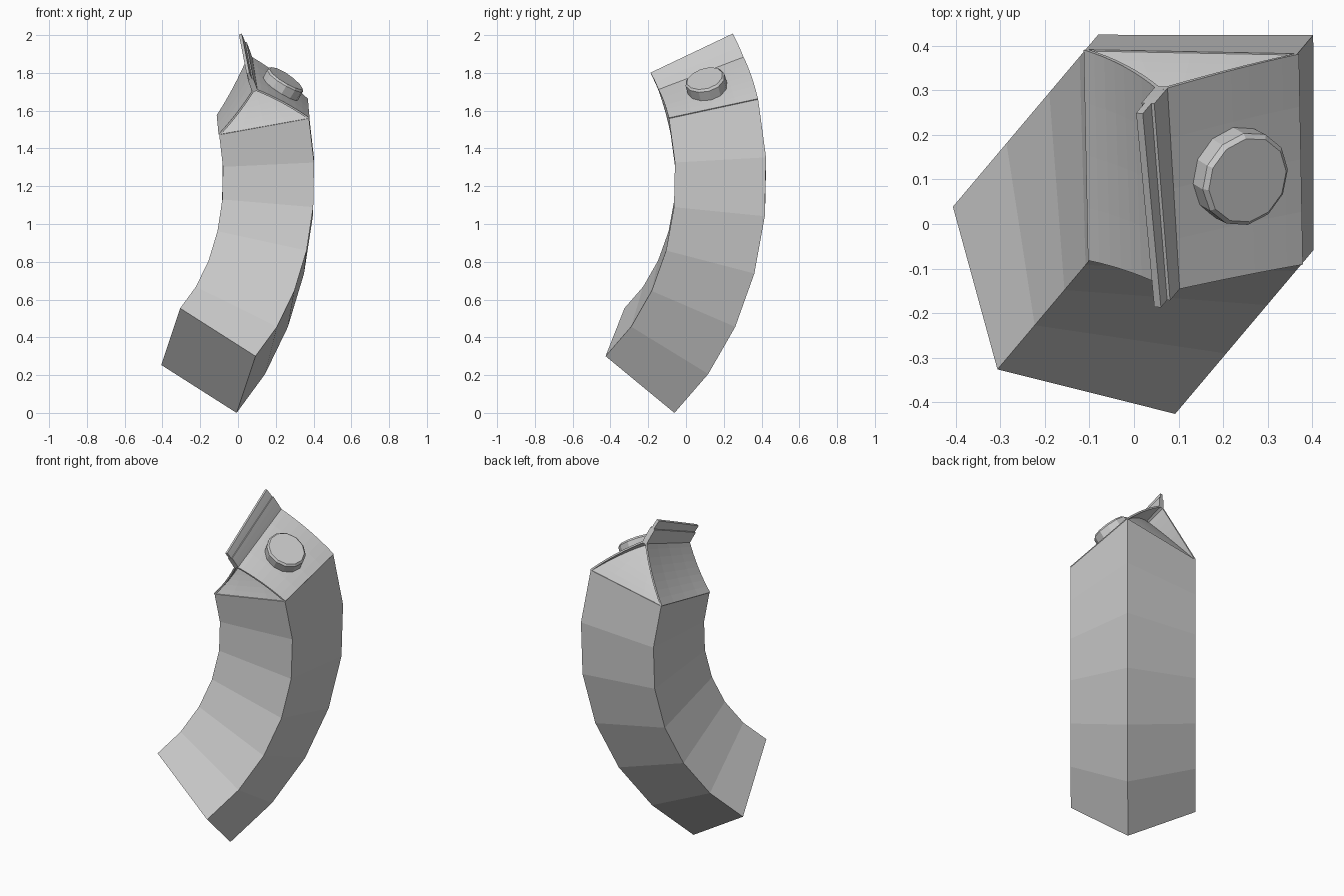
import bpy, bmesh
from math import sin, cos, radians, pi
from mathutils import Vector, Matrix

if "Cube" in bpy.data.objects:
    bpy.data.objects.remove(bpy.data.objects["Cube"], do_unlink=True)

HALF = 0.2415                 # half the carton width
RADIUS = 1.183                # bend radius of the carton's centre line
LOW, HIGH = radians(-54.5), radians(16)
LENGTH = RADIUS * (HIGH - LOW)
RIDGE = 0.254                 # height of the roof ridge above the body
SIDE = Vector((0.645, 0.764, 0))     # horizontal direction of the bend
CROSS = Vector((0.764, -0.645, 0))   # axis of the bend
UP = Vector((0, 0, 1))
CENTRE = SIDE * -0.936 + CROSS * 0.005 + UP * 1.24

card = bpy.data.materials.new("light_grey_card")
card.use_nodes = True
card.diffuse_color = (0.6, 0.6, 0.6, 1)
card.node_tree.nodes["Principled BSDF"].inputs["Base Color"].default_value = (0.6, 0.6, 0.6, 1)


def bend(p):
    """Wrap a point of the straight carton (roof starts at z = 0) round the arc."""
    angle = HIGH + p.z / RADIUS
    reach = RADIUS + p.dot(SIDE)
    return CENTRE + reach * (cos(angle) * SIDE + sin(angle) * UP) + p.dot(CROSS) * CROSS


def finish(name, bm, thickness=0):
    """Bend the straight part and make it an object."""
    bmesh.ops.remove_doubles(bm, verts=bm.verts, dist=0.0001)
    bmesh.ops.recalc_face_normals(bm, faces=bm.faces)
    for v in bm.verts:
        v.co = bend(v.co)
    mesh = bpy.data.meshes.new(name)
    bm.to_mesh(mesh)
    bm.free()
    mesh.materials.append(card)
    obj = bpy.data.objects.new(name, mesh)
    bpy.context.collection.objects.link(obj)
    if thickness:
        mod = obj.modifiers.new("card_thickness", "SOLIDIFY")
        mod.thickness = thickness
        mod.offset = 0
    return obj


def loft(name, sections, steps):
    """Closed box through rectangles (half x, half y, z), cut into steps."""
    bm = bmesh.new()
    rings = []
    for a, b in zip(sections, sections[1:]):
        for i in range(steps + 1):
            x, y, z = Vector(a).lerp(Vector(b), i / steps)
            rings.append([bm.verts.new(c) for c in
                          ((-x, -y, z), (x, -y, z), (x, y, z), (-x, y, z))])
    for low, high in zip(rings, rings[1:]):
        for i in range(4):
            j = (i + 1) % 4
            bm.faces.new((low[i], low[j], high[j], high[i]))
    bm.faces.new(rings[0][::-1])
    bm.faces.new(rings[-1])
    return finish(name, bm)


def sheet(name, a, b, c, d, steps, thickness):
    """Thin card from edge a-b up to edge d-c."""
    a, b, c, d = map(Vector, (a, b, c, d))
    bm = bmesh.new()
    rows = []
    for i in range(steps + 1):
        left, right = a.lerp(d, i / steps), b.lerp(c, i / steps)
        rows.append([bm.verts.new(left.lerp(right, j / 4)) for j in range(5)])
    for low, high in zip(rows, rows[1:]):
        for j in range(4):
            bm.faces.new((low[j], low[j + 1], high[j + 1], high[j]))
    return finish(name, bm, thickness)


# Bent square body
loft("carton_body", [(HALF, HALF, -LENGTH), (HALF, HALF, 0)], 6)

# Sloping roof panels and the folded-in gable triangles
for sign, x_name, y_name in ((-1, "right", "front"), (1, "left", "back")):
    edge = sign * HALF
    sheet(x_name + "_roof_panel", (edge, -HALF, 0), (edge, HALF, 0),
          (0, HALF, RIDGE), (0, -HALF, RIDGE), 8, 0.01)
    inner = sign * (HALF - 0.005)
    apex = (0, sign * 0.12, RIDGE - 0.01)
    sheet(y_name + "_gable_fold", (-HALF, inner, 0), (HALF, inner, 0),
          apex, apex, 8, 0.004)

# Pinched top seal: thick lower band and thinner lip
loft("seal_band", [(0.015, HALF, RIDGE - 0.015), (0.015, HALF, 0.325)], 3)
loft("seal_lip", [(0.008, HALF, 0.32), (0.008, HALF, 0.372)], 2)

# Twelve-sided screw cap on the left roof panel
bm = bmesh.new()
for r1, r2, low, high in ((0.108, 0.108, -0.02, 0.054), (0.108, 0.098, 0.054, 0.064)):
    place = (Matrix.Translation((HALF / 2, 0, RIDGE / 2)) @ Matrix.Rotation(pi / 4, 4, "Y")
             @ Matrix.Translation((0, 0, (low + high) / 2)))
    bmesh.ops.create_cone(bm, cap_ends=True, segments=12, radius1=r1, radius2=r2,
                          depth=high - low, matrix=place)
finish("screw_cap", bm)
